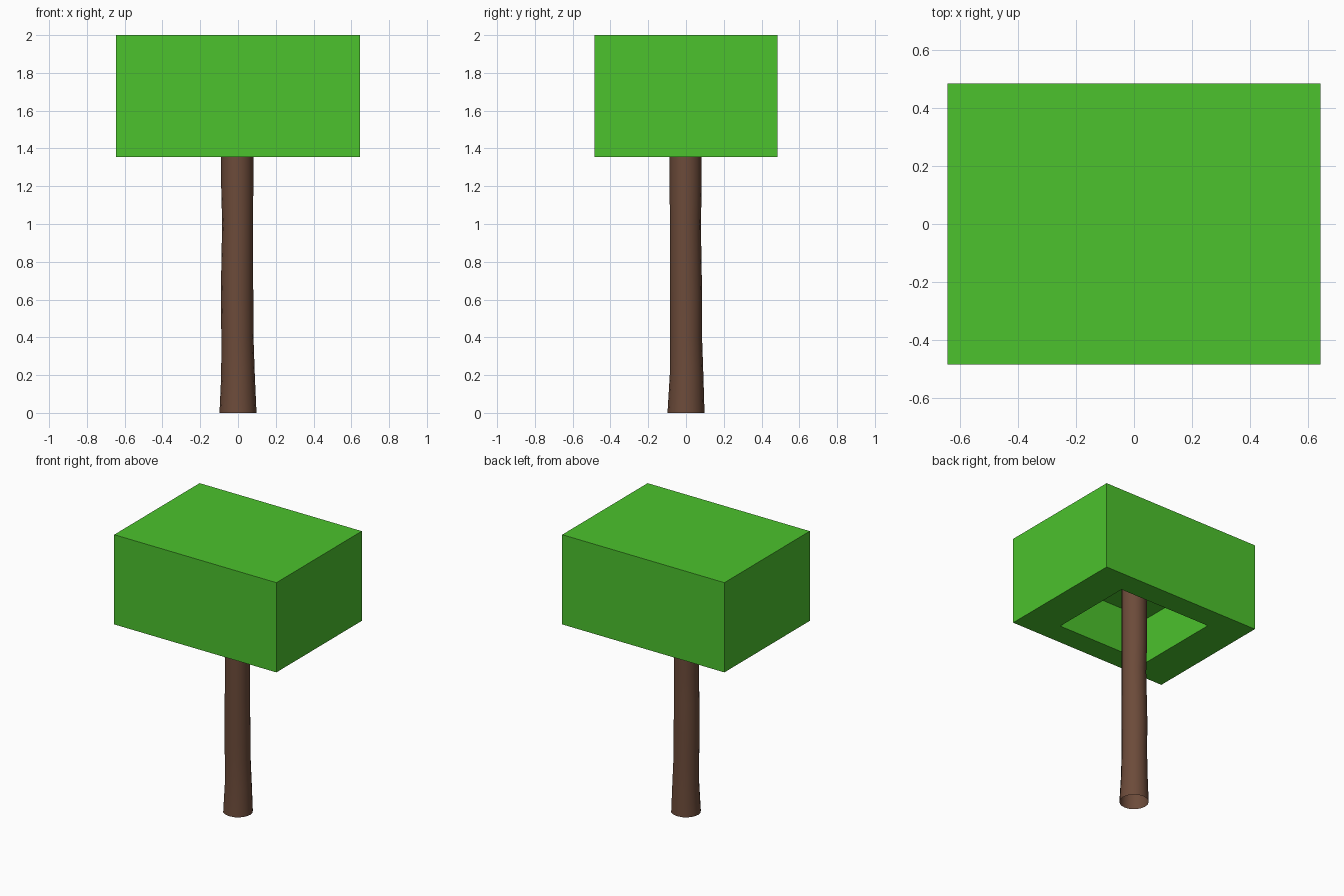
import bpy, bmesh, math

if "Cube" in bpy.data.objects:
    bpy.data.objects.remove(bpy.data.objects["Cube"])


def material(name, rgb):
    m = bpy.data.materials.new(name)
    m.diffuse_color = (*rgb, 1)
    m.use_nodes = True
    m.node_tree.nodes["Principled BSDF"].inputs["Base Color"].default_value = m.diffuse_color
    return m


def finish(bm, name, mat):
    me = bpy.data.meshes.new(name)
    bm.to_mesh(me)
    bm.free()
    ob = bpy.data.objects.new(name, me)
    bpy.context.collection.objects.link(ob)
    me.materials.append(mat)
    return ob


green = material("leaf green", (0.072, 0.54, 0.026))
brown = material("bark brown", (0.15, 0.07, 0.042))

BOTTOM, TOP, DEPTH = 1.355, 2.0, 0.335
CEILING = BOTTOM + DEPTH

# Canopy: a box with a rectangular recess in its underside
bm = bmesh.new()


def ring(hx, hy, z):
    return [bm.verts.new((sx * hx, sy * hy, z))
            for sx, sy in ((-1, -1), (1, -1), (1, 1), (-1, 1))]


rings = [ring(0.645, 0.485, TOP), ring(0.645, 0.485, BOTTOM),
         ring(0.375, 0.318, BOTTOM), ring(0.375, 0.318, CEILING)]
for a, b in zip(rings, rings[1:]):
    for i in range(4):
        j = (i + 1) % 4
        bm.faces.new((a[i], b[i], b[j], a[j]))
bm.faces.new(rings[0])
bm.faces.new(rings[-1][::-1])
bmesh.ops.recalc_face_normals(bm, faces=bm.faces)
finish(bm, "canopy", green)

# Trunk: open tube with a flared foot and slightly wandering rings
# (height, radius, x offset, y offset)
profile = [(0, 0.098, 0, 0), (0.2, 0.089, 0, 0.003), (0.4, 0.085, -0.003, 0),
           (0.6, 0.086, -0.005, 0), (0.8, 0.084, -0.004, -0.002),
           (1.0, 0.082, -0.002, -0.003), (1.2, 0.085, -0.004, -0.002),
           (1.36, 0.085, -0.004, -0.002), (CEILING, 0.085, -0.003, -0.002)]
SIDES = 16
bm = bmesh.new()
loops = [[bm.verts.new((ox + r * math.cos(2 * math.pi * i / SIDES),
                        oy + r * math.sin(2 * math.pi * i / SIDES), z))
          for i in range(SIDES)] for z, r, ox, oy in profile]
for a, b in zip(loops, loops[1:]):
    for i in range(SIDES):
        j = (i + 1) % SIDES
        bm.faces.new((a[i], a[j], b[j], b[i])).smooth = True
finish(bm, "trunk", brown)
